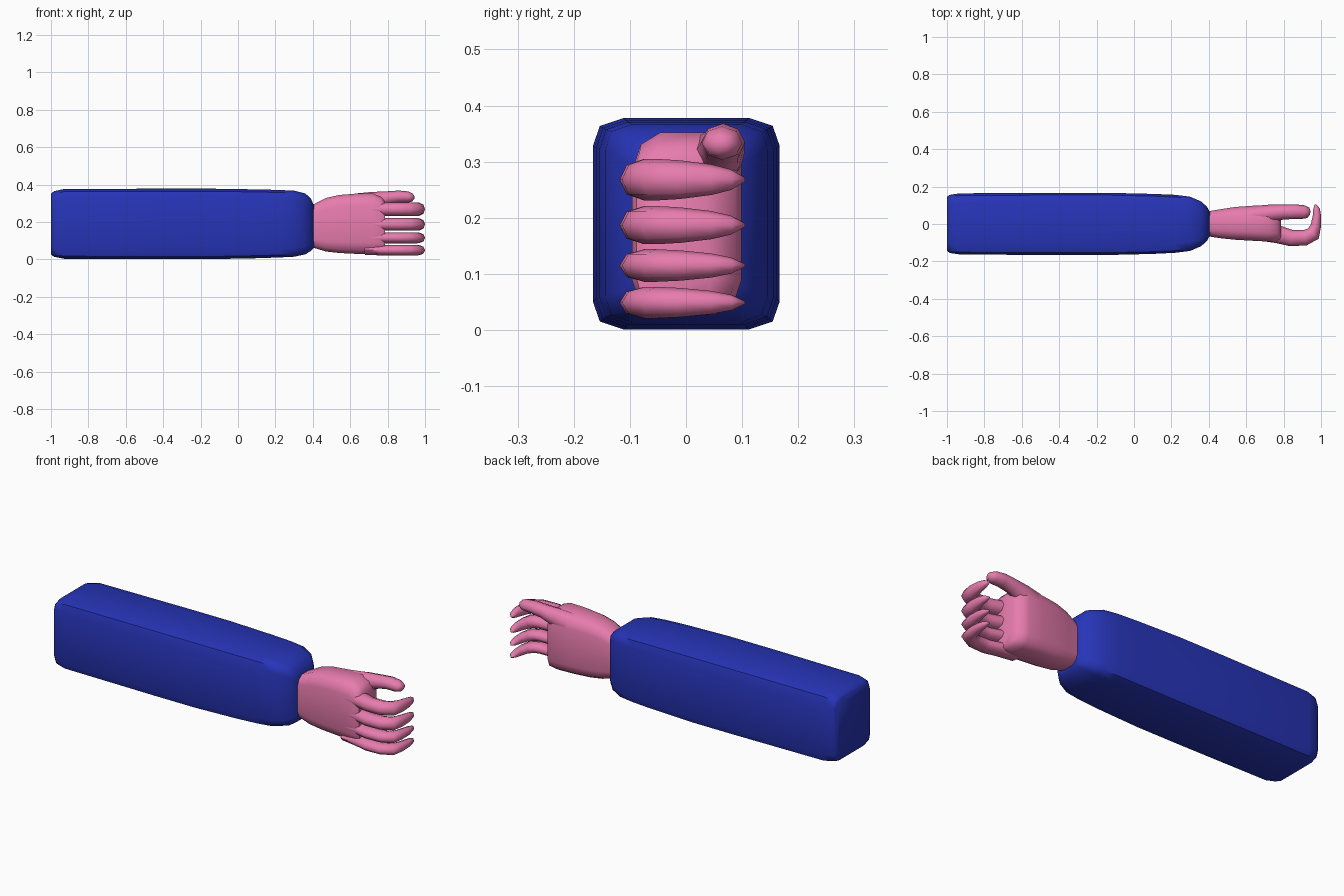
import bpy, bmesh
from math import sin, cos, pi, radians
from mathutils import Vector

if "Cube" in bpy.data.objects:
    bpy.data.objects.remove(bpy.data.objects["Cube"])


def material(name, color):
    m = bpy.data.materials.new(name)
    m.diffuse_color = color
    m.use_nodes = True
    m.node_tree.nodes["Principled BSDF"].inputs["Base Color"].default_value = m.diffuse_color
    return m


BLUE = material("sleeve_blue", (0.02, 0.035, 0.48, 1))
PINK = material("skin_pink", (0.80, 0.20, 0.42, 1))


def loft(name, rings, mat, angle):
    """Skin a list of equal-length rings and cap both ends."""
    bm = bmesh.new()
    loops = [[bm.verts.new(p) for p in ring] for ring in rings]
    n = len(loops[0])
    for a, b in zip(loops, loops[1:]):
        for i in range(n):
            j = (i + 1) % n
            bm.faces.new((a[i], a[j], b[j], b[i]))
    bm.faces.new(loops[0])
    bm.faces.new(loops[-1])
    bmesh.ops.recalc_face_normals(bm, faces=bm.faces)
    me = bpy.data.meshes.new(name)
    bm.to_mesh(me)
    bm.free()
    me.materials.append(mat)
    ob = bpy.data.objects.new(name, me)
    bpy.context.collection.objects.link(ob)
    bpy.ops.object.select_all(action='DESELECT')
    bpy.context.view_layer.objects.active = ob
    ob.select_set(True)
    bpy.ops.object.shade_smooth_by_angle(angle=radians(angle))
    return ob


def box_rings(sections, corner):
    """Rounded-rectangle rings across x; section = x, y0, y1, z0, z1."""
    mirrored = [(v, u) for u, v in corner][::-1] if len(corner) == 2 else corner
    quad = corner if len(corner) == 3 else corner + mirrored
    shape = (quad + [(-u, v) for u, v in reversed(quad)]
             + [(-u, -v) for u, v in quad] + [(u, -v) for u, v in reversed(quad)])
    return [[(x, (y0 + y1) / 2 + u * (y1 - y0) / 2, (z0 + z1) / 2 + v * (z1 - z0) / 2)
             for u, v in shape] for x, y0, y1, z0, z1 in sections]


def tube_rings(path, sides=8):
    """Oval rings following a path; point = x, y, z, half width, half height."""
    pts = [Vector(p[:3]) for p in path]
    rings = []
    for i, (c, p) in enumerate(zip(pts, path)):
        t = (pts[min(i + 1, len(pts) - 1)] - pts[max(i - 1, 0)]).normalized()
        side = Vector((0, 0, 1)).cross(t).normalized()
        up = t.cross(side)
        rings.append([c + side * p[3] * cos(2 * pi * k / sides)
                      + up * p[4] * sin(2 * pi * k / sides) for k in range(sides)])
    return rings


# Sleeve: long block with soft edges, tapering at the cuff
sleeve = [(-1.0, -.143, .145, .028, .350), (-.985, -.155, .156, .014, .364),
          (-.93, -.163, .164, .003, .376), (-.40, -.166, .167, .001, .378),
          (-.15, -.166, .167, .001, .378), (.10, -.160, .161, .006, .374),
          (.22, -.154, .156, .010, .371), (.30, -.144, .146, .014, .367),
          (.36, -.118, .120, .027, .352), (.39, -.090, .092, .045, .325),
          (.405, -.064, .066, .062, .290)]
loft("sleeve", box_rings(sleeve, [(1, .735), (.925, .925), (.67, 1)]), BLUE, 50)

# Palm: flattened block flaring from the wrist
palm = [(.36, -.062, .064, .070, .285), (.41, -.068, .070, .060, .297),
        (.47, -.077, .080, .042, .328), (.54, -.084, .091, .034, .344),
        (.64, -.090, .098, .029, .352), (.72, -.094, .099, .027, .352),
        (.765, -.096, .088, .030, .335), (.785, -.088, .045, .040, .312)]
loft("palm", box_rings(palm, [(1, .62), (.86, .87), (.5, 1)]), PINK, 60)

# Curled fingers: knuckle out to -y, tip turned back to +y
finger = [(.68, -.045, .045, .90), (.77, -.055, .048, 1.0), (.84, -.075, .044, 1.0),
          (.915, -.073, .042, 1.0), (.958, -.052, .040, 1.0), (.972, -.010, .028, .93),
          (.978, .045, .022, .74), (.976, .080, .018, .50), (.970, .104, .005, .12)]
for name, z, h in (("index_finger", .268, .037), ("middle_finger", .187, .034),
                   ("ring_finger", .115, .029), ("little_finger", .049, .028)):
    path = [(x, y, z, w, h * s) for x, y, w, s in finger]
    loft(name, tube_rings(path), PINK, 70)

# Thumb: along the top of the palm on the +y side
thumb = [(.56, .035, .265, .045, .060), (.65, .050, .290, .047, .065),
         (.73, .058, .312, .046, .050), (.80, .064, .328, .040, .036),
         (.86, .066, .335, .039, .033), (.91, .064, .333, .036, .030),
         (.932, .060, .330, .028, .022), (.941, .058, .329, .012, .010)]
loft("thumb", tube_rings(thumb), PINK, 70)
